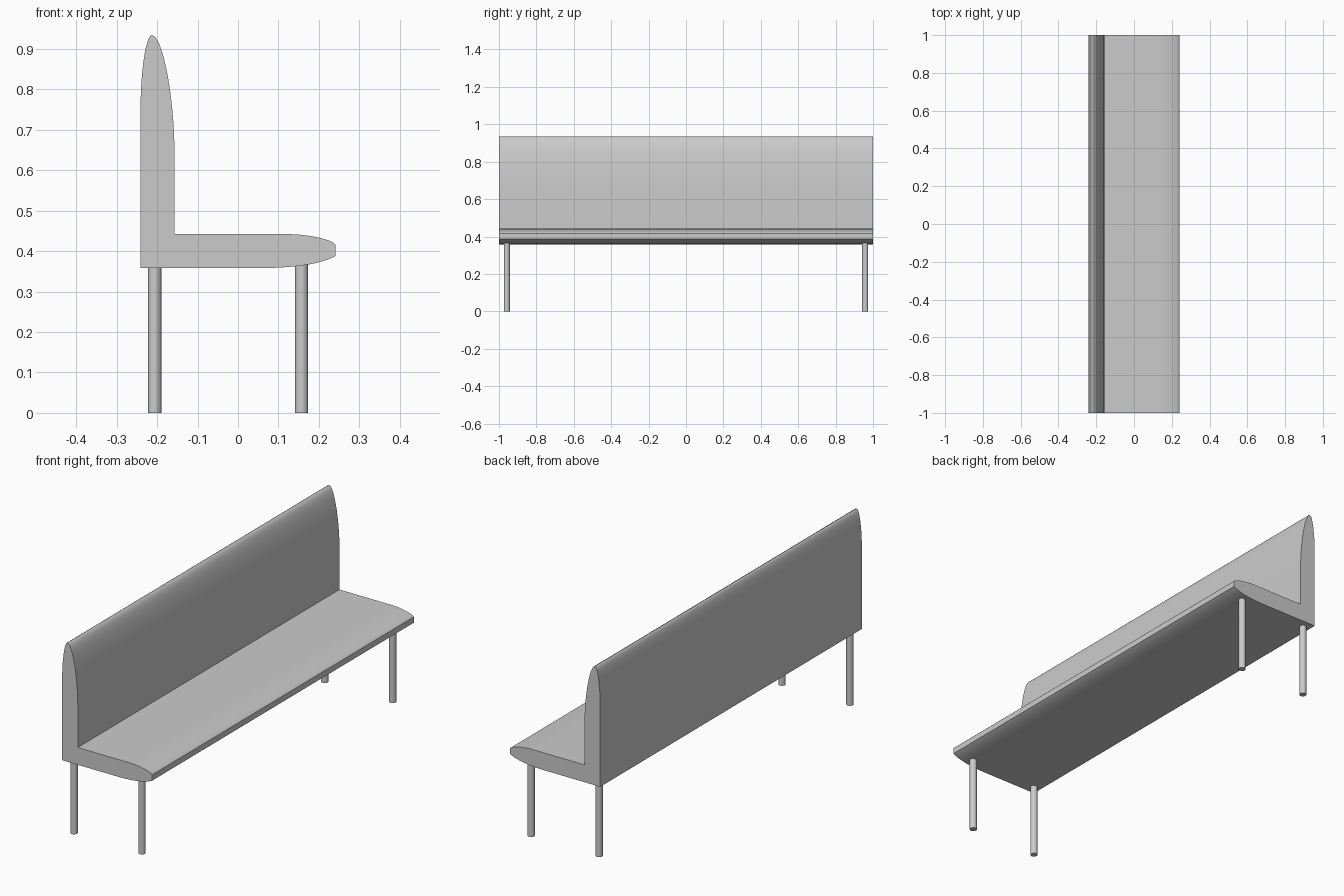
import bpy, bmesh
from mathutils import Vector
from mathutils.geometry import interpolate_bezier

if "Cube" in bpy.data.objects:
    bpy.data.objects.remove(bpy.data.objects["Cube"])


def arc(start, corner, end, k=0.55, n=12):
    """Rounded corner as a cubic curve, pulled towards the corner point."""
    s, c, e = (Vector((p[0], 0, p[1])) for p in (start, corner, end))
    return [(p.x, p.z) for p in interpolate_bezier(s, s.lerp(c, k), e.lerp(c, k), e, n)]


def finish(bm, name):
    bmesh.ops.recalc_face_normals(bm, faces=bm.faces)
    mesh = bpy.data.meshes.new(name)
    bm.to_mesh(mesh)
    bm.free()
    obj = bpy.data.objects.new(name, mesh)
    bpy.context.collection.objects.link(obj)
    bpy.ops.object.select_all(action='DESELECT')
    obj.select_set(True)
    bpy.context.view_layer.objects.active = obj
    bpy.ops.object.shade_smooth_by_angle(angle=0.52)
    return obj


# Seat and backrest: one L-shaped side profile swept along the bench
profile = [(-0.241, 0.358)]
profile += arc((0.05, 0.358), (0.19, 0.358), (0.241, 0.388), 0.65)   # nose underside
profile += arc((0.241, 0.416), (0.225, 0.442), (0.12, 0.442), 0.5)   # nose top
profile += [(-0.157, 0.442)]
profile += arc((-0.157, 0.64), (-0.157, 0.934), (-0.213, 0.934), 0.48)  # back, front side
profile += arc((-0.213, 0.934), (-0.241, 0.934), (-0.241, 0.75), 0.52)[1:]  # back, rear side

bm = bmesh.new()
face = bm.faces.new([bm.verts.new((x, -1, z)) for x, z in profile])
ext = bmesh.ops.extrude_face_region(bm, geom=[face], use_keep_orig=True)
new_verts = [v for v in ext["geom"] if isinstance(v, bmesh.types.BMVert)]
bmesh.ops.translate(bm, verts=new_verts, vec=(0, 2, 0))
finish(bm, "seat_and_backrest")

# Four round legs
for x, end in ((-0.206, "rear"), (0.157, "front")):
    for y, side in ((-0.958, "near"), (0.958, "far")):
        bm = bmesh.new()
        bmesh.ops.create_cone(bm, cap_ends=True, segments=24, radius1=0.0163,
                              radius2=0.0163, depth=0.37)
        bmesh.ops.translate(bm, verts=bm.verts, vec=(x, y, 0.185))
        finish(bm, f"{end}_leg_{side}")
